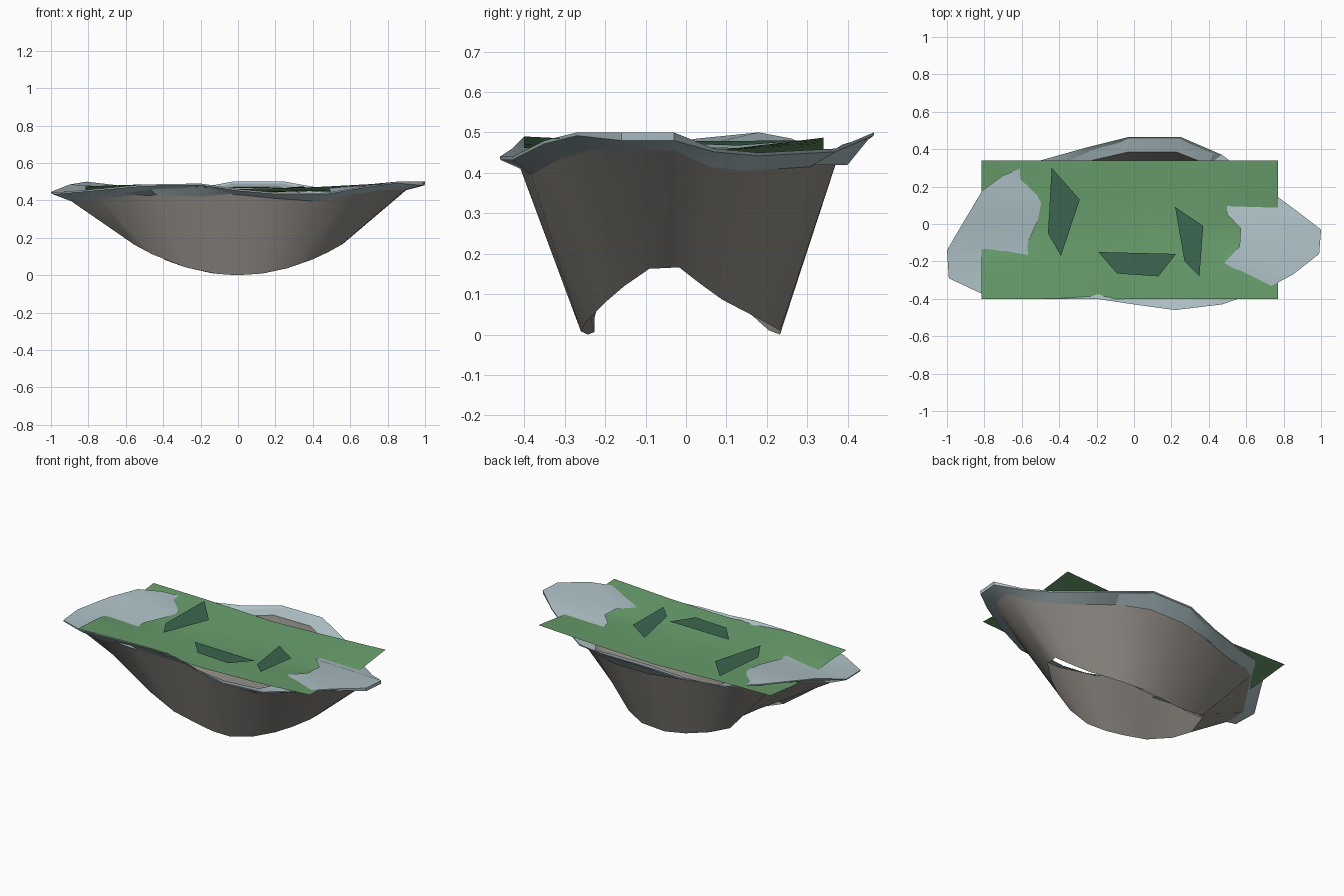
import bpy, bmesh, math

if "Cube" in bpy.data.objects:
    bpy.data.objects.remove(bpy.data.objects["Cube"])

def material(name, rgb):
    m = bpy.data.materials.new(name)
    m.diffuse_color = (*rgb, 1)
    m.use_nodes = True
    m.node_tree.nodes["Principled BSDF"].inputs["Base Color"].default_value = m.diffuse_color
    return m

ROCK = material("rock", (0.28, 0.26, 0.235))
ICE = material("pale_stone", (0.42, 0.53, 0.56))
GRASS = material("grass", (0.14, 0.34, 0.15))
DARK = material("dark_grass", (0.045, 0.13, 0.08))

def make(name, verts, faces, mat, smooth=None):
    me = bpy.data.meshes.new(name)
    me.from_pydata(verts, [], faces)
    me.materials.append(mat)
    bm = bmesh.new()
    bm.from_mesh(me)
    bmesh.ops.recalc_face_normals(bm, faces=bm.faces)
    bm.to_mesh(me)
    bm.free()
    ob = bpy.data.objects.new(name, me)
    bpy.context.collection.objects.link(ob)
    if smooth:
        bpy.context.view_layer.objects.active = ob
        ob.select_set(True)
        bpy.ops.object.shade_smooth_by_angle(angle=math.radians(smooth))
        ob.select_set(False)
    return ob

def loft(name, rings, mat, smooth=None):
    n = len(rings[0])
    faces = [(r*n+i, r*n+(i+1) % n, (r+1)*n+(i+1) % n, (r+1)*n+i)
             for r in range(len(rings)-1) for i in range(n)]
    return make(name, [p for r in rings for p in r], faces, mat, smooth)

# Wavy outer outline of the rim, counter-clockwise from the right tip
outer = [(1.0, -.03, .50), (.87, .07, .46), (.72, .18, .45), (.47, .37, .46),
         (.25, .465, .50), (-.03, .465, .50), (-.25, .41, .46), (-.5, .34, .45),
         (-.70, .26, .485), (-.81, .18, .50), (-.90, .03, .485), (-1, -.14, .445),
         (-.99, -.29, .44), (-.82, -.37, .455), (-.5, -.40, .485), (-.2, -.40, .49),
         (0, -.43, .46), (.22, -.46, .44), (.47, -.43, .44), (.70, -.35, .48),
         (.85, -.27, .50), (.99, -.16, .50)]

# Rock skirt, open below, its lower edge rising toward both ends
top = [(x*.9, y*(.83 if y > 0 else .89), z-(.045 if abs(x) > .3 else .03))
       for x, y, z in outer]
bottom = []
for i, (x, y, z) in enumerate(outer):
    bx = x*.56
    lift = .05 if i in (9, 10, 11) else 0
    bottom.append((bx, y*(.5 if y > 0 else .565), .53*bx*bx + lift))
loft("rock_skirt", [bottom, top], ROCK, 40)

# Pale rim: sloping underside, thin outer edge and inward shelf
low = [(x*.998, y*.998, z-(.02 if z > .495 and abs(x) > .9 else .008))
       for x, y, z in outer]
inner = []
for x, y, z in outer:
    end = min(1, max(0, abs(x)-.55)/.3)
    inner.append((x*(.85-.28*end), y*(.86-.1*end), .42+.045*end))
loft("stone_rim", [top, low, outer, inner], ICE, 30)

# Undulating grass sheet, rows running front to back
YS = [-.40, -.20, -.06, .10, .34]
XS = [-.815, -.45, 0, .4, .77]
ZS = [(.475, .487, .460, .470, .490),
      (.466, .470, .450, .460, .480),
      (.440, .458, .440, .448, .440),
      (.450, .462, .440, .455, .458),
      (.475, .470, .455, .470, .487)]

def grass_z(x, y):
    i = max(k for k in range(4) if k == 0 or XS[k] <= x)
    j = max(k for k in range(4) if k == 0 or YS[k] <= y)
    u = (x-XS[i])/(XS[i+1]-XS[i])
    v = (y-YS[j])/(YS[j+1]-YS[j])
    a = ZS[j][i]*(1-u)+ZS[j][i+1]*u
    b = ZS[j+1][i]*(1-u)+ZS[j+1][i+1]*u
    return a*(1-v)+b*v

NX, NY = 16, 10
gv, gf = [], []
for j in range(NY+1):
    for i in range(NX+1):
        x = XS[0]+(XS[-1]-XS[0])*i/NX
        y = YS[0]+(YS[-1]-YS[0])*j/NY
        gv.append((x, y, grass_z(x, y)))
for j in range(NY):
    for i in range(NX):
        a = j*(NX+1)+i
        gf.append((a, a+1, a+NX+2, a+NX+1))
make("grass_sheet", gv, gf, GRASS, 40)

# Dark flat patches lying on the grass
patches = [[(-.44, .30), (-.46, -.05), (-.39, -.17), (-.29, .13)],
           [(-.19, -.15), (-.09, -.265), (.13, -.28), (.225, -.16)],
           [(.22, .09), (.27, -.20), (.35, -.28), (.37, -.01)]]
for k, p in enumerate(patches):
    make(f"dark_patch_{k+1}", [(x, y, grass_z(x, y)+.012) for x, y in p],
         [(0, 1, 2, 3)], DARK)
